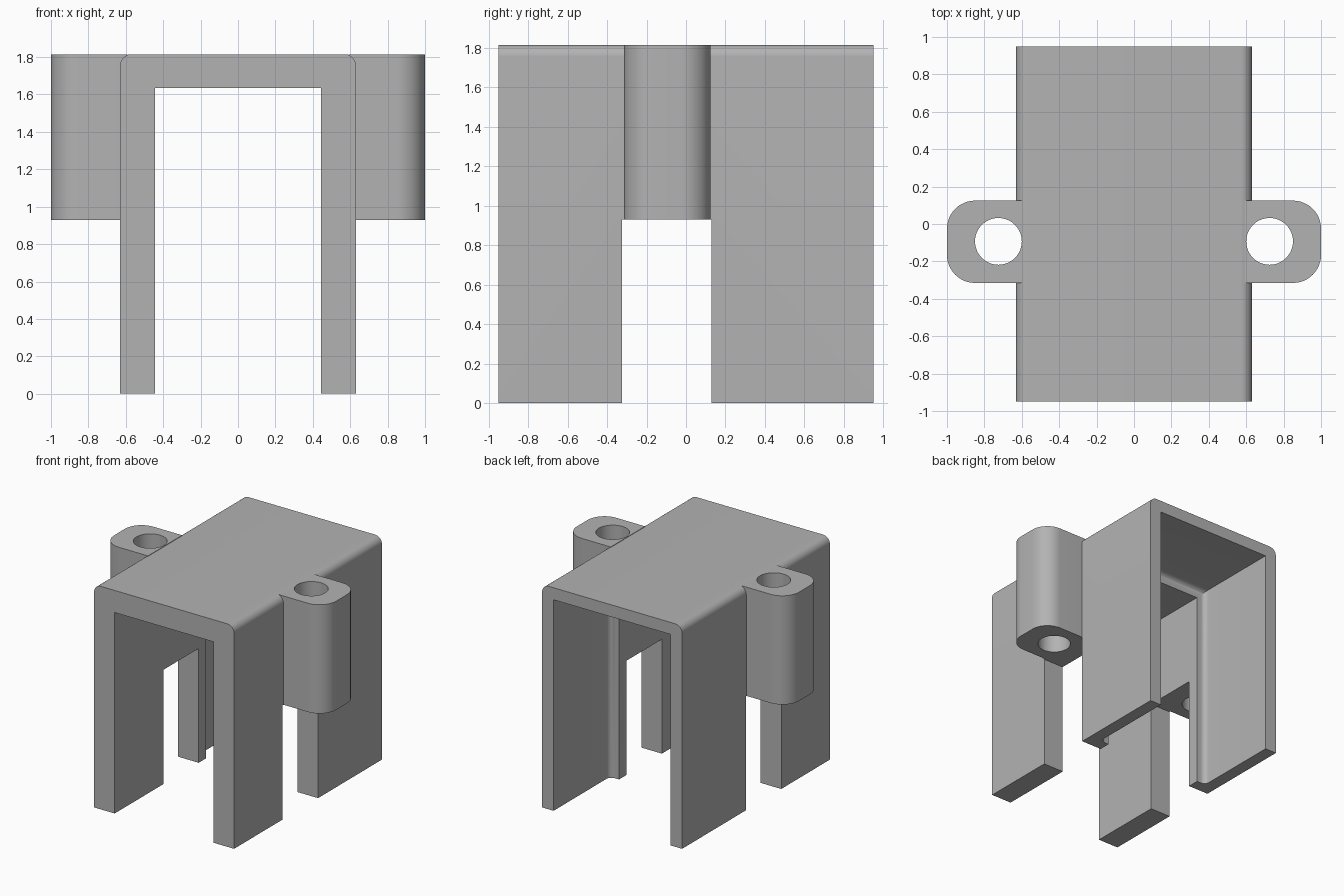
import bpy, bmesh, math

cube = bpy.data.objects.get("Cube")
if cube:
    bpy.data.objects.remove(cube, do_unlink=True)

grey = bpy.data.materials.new("plain_grey")
grey.use_nodes = True
GREY = (0.45, 0.45, 0.45, 1)
grey.diffuse_color = GREY
grey.node_tree.nodes["Principled BSDF"].inputs["Base Color"].default_value = GREY


def rounded(a0, a1, b0, b1, radii, steps=12):
    """Rectangle outline, with one radius per corner, counter-clockwise from low a, low b."""
    corners = [(a0, b0, 1, 1), (a1, b0, -1, 1), (a1, b1, -1, -1), (a0, b1, 1, -1)]
    pts = []
    for i, ((a, b, sa, sb), r) in enumerate(zip(corners, radii)):
        if r == 0:
            pts.append((a, b))
            continue
        for k in range(steps + 1):
            t = math.pi * (1 + i / 2 + k / steps / 2)
            pts.append((a + sa * r + r * math.cos(t), b + sb * r + r * math.sin(t)))
    return pts


def prism(name, pts, lo, hi, axis="z"):
    """Extrude an outline along z, or an x-z outline along y."""
    place = (lambda a, b, c: (a, b, c)) if axis == "z" else (lambda a, b, c: (a, c, b))
    bm = bmesh.new()
    face = bm.faces.new([bm.verts.new(place(a, b, lo)) for a, b in pts])
    new = bmesh.ops.extrude_face_region(bm, geom=[face])["geom"]
    bmesh.ops.translate(bm, verts=[v for v in new if isinstance(v, bmesh.types.BMVert)],
                        vec=place(0, 0, hi - lo))
    bmesh.ops.recalc_face_normals(bm, faces=bm.faces)
    mesh = bpy.data.meshes.new(name)
    bm.to_mesh(mesh)
    bm.free()
    mesh.materials.append(grey)
    ob = bpy.data.objects.new(name, mesh)
    bpy.context.collection.objects.link(ob)
    return ob


def combine(target, tool, operation):
    """Apply a boolean and remove the tool."""
    tool.hide_render = True
    mod = target.modifiers.new(tool.name, "BOOLEAN")
    mod.operation, mod.solver, mod.object = operation, "EXACT", tool
    bpy.context.view_layer.objects.active = target
    bpy.ops.object.modifier_apply(modifier=mod.name)
    bpy.data.objects.remove(tool, do_unlink=True)


SQUARE = (0, 0, 0, 0)
TOP = 1.815

# Outer shell with rounded upper edges
body = prism("bracket_body", rounded(-0.63, 0.63, 0, TOP, (0, 0, 0.06, 0.06)),
             -0.95, 0.95, "y")

# Mounting lugs on both sides
for s in (-1, 1):
    lo, hi = sorted((s * 0.59, s))
    radii = (0, 0.15, 0.15, 0) if s > 0 else (0.15, 0, 0, 0.15)
    combine(body, prism("lug", rounded(lo, hi, -0.315, 0.125, radii), 0.9, TOP), "UNION")

# Channel running front to back
combine(body, prism("channel", rounded(-0.445, 0.445, -0.2, 1.635, SQUARE), -1.1, 1.1, "y"),
        "DIFFERENCE")

# Wider pocket at the back, with a filleted shoulder
pocket = prism("pocket", rounded(-0.527, 0.527, -0.2, 1.717, SQUARE), 0.225, 1.1, "y")
bm = bmesh.new()
bm.from_mesh(pocket.data)
rim = [e for e in bm.edges if all(v.co.y < 0.3 for v in e.verts)]
bmesh.ops.bevel(bm, geom=rim, offset=0.045, segments=6, profile=0.5, affect="EDGES")
bm.to_mesh(pocket.data)
bm.free()
combine(body, pocket, "DIFFERENCE")

# Slot across both walls, below the lugs
combine(body, prism("slot", rounded(-1.2, 1.2, -0.325, 0.13, SQUARE), -0.1, 0.93), "DIFFERENCE")

# Bolt holes
for s in (-1, 1):
    x, y, r = s * 0.725, -0.093, 0.125
    hole = prism("hole", rounded(x - r, x + r, y - r, y + r, (r * 0.999,) * 4), 0.5, 2.1)
    combine(body, hole, "DIFFERENCE")

# Smooth the curves, keep edges sharp
bpy.ops.object.select_all(action="DESELECT")
body.select_set(True)
bpy.context.view_layer.objects.active = body
bpy.ops.object.shade_smooth_by_angle(angle=math.radians(30))
